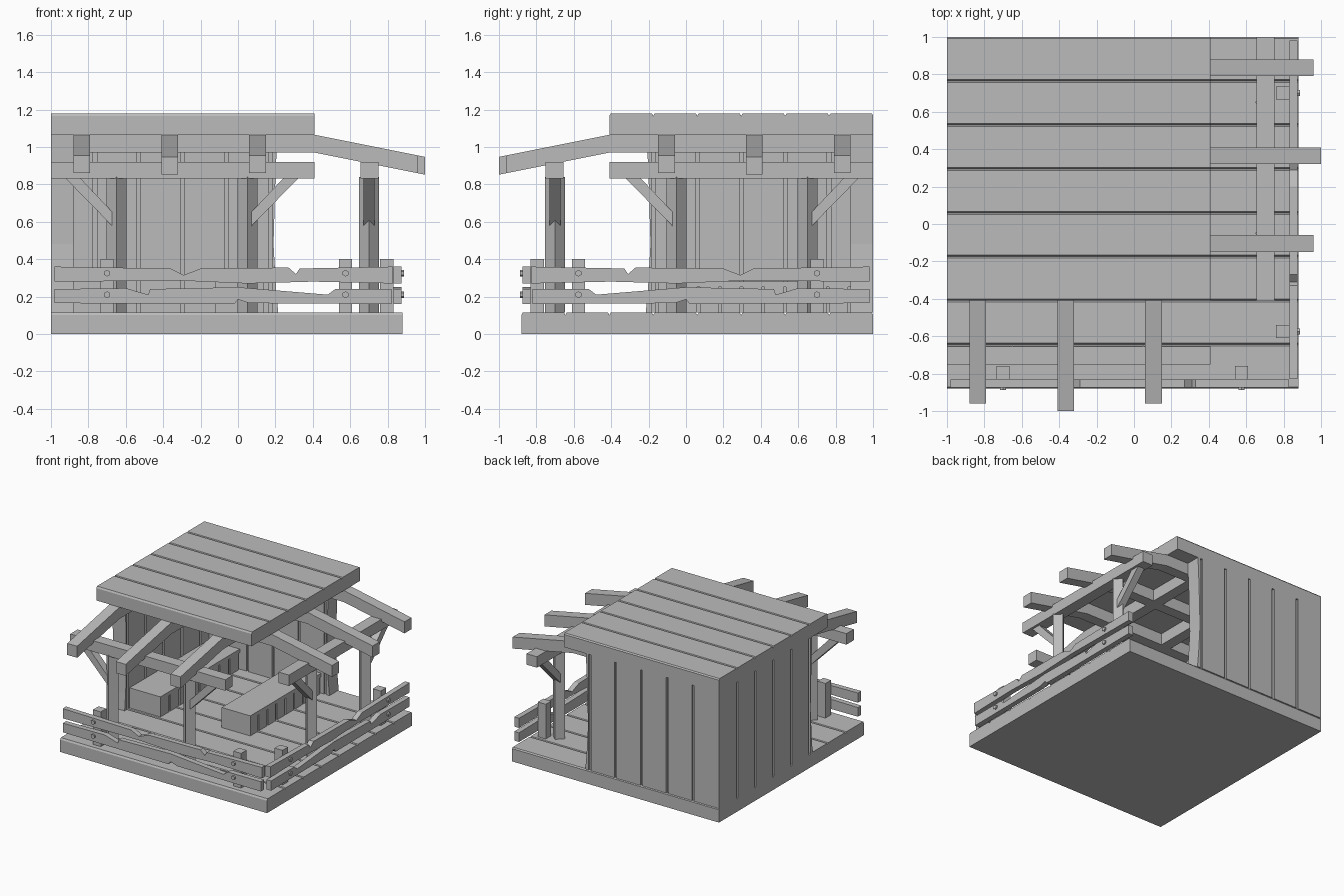
import bpy, bmesh, math
from mathutils import Matrix

if "Cube" in bpy.data.objects:
    bpy.data.objects.remove(bpy.data.objects["Cube"])

wood = bpy.data.materials.new("grey_wood")
GREY = (0.5, 0.5, 0.5, 1)
wood.use_nodes = True
wood.diffuse_color = GREY
wood.node_tree.nodes["Principled BSDF"].inputs["Base Color"].default_value = GREY

# Swaps the front side with the right side: (x, y) -> (-y, -x)
SWAP = Matrix(((0, -1, 0, 0), (-1, 0, 0, 0), (0, 0, 1, 0), (0, 0, 0, 1)))


def finish(bm, name, matrix=None):
    if matrix:
        bm.transform(matrix)
    bmesh.ops.recalc_face_normals(bm, faces=bm.faces)
    mesh = bpy.data.meshes.new(name)
    bm.to_mesh(mesh)
    mesh.materials.append(wood)
    bpy.context.collection.objects.link(bpy.data.objects.new(name, mesh))


def prism(name, axis, profile, lo, hi, both=False):
    """Extrude a 2D profile along an axis; both adds the right-side twin."""
    place = {"x": lambda u, v, t: (t, u, v),
             "y": lambda u, v, t: (u, t, v),
             "z": lambda u, v, t: (u, v, t)}[axis]
    for prefix, matrix in [("front_", None), ("right_", SWAP)] if both else [("", None)]:
        bm = bmesh.new()
        face = bm.faces.new([bm.verts.new(place(u, v, lo)) for u, v in profile])
        ring = bmesh.ops.extrude_face_region(bm, geom=[face])["geom"]
        shift = [b - a for a, b in zip(place(0, 0, lo), place(0, 0, hi))]
        bmesh.ops.translate(bm, vec=shift,
                            verts=[v for v in ring if isinstance(v, bmesh.types.BMVert)])
        finish(bm, prefix + name, matrix)


def rect(a, b, c, d):
    return [(a, c), (b, c), (b, d), (a, d)]


PLANK = 0.235


# Floor and roof: boards running along x with grooves in the top
def boards(name, count, x_hi, z_lo, z_hi):
    profile = [(1, z_lo), (1, z_hi - 0.01)]
    for i in range(count):
        y = 1 - i * PLANK
        profile += [(y - 0.008, z_hi), (y - PLANK + 0.008, z_hi),
                    (y - PLANK, z_hi - 0.014)]
    profile.append((1 - count * PLANK, z_lo))
    prism(name, "x", profile, -1, x_hi)


boards("floor", 8, 0.88, 0, 0.115)
boards("roof", 6, 0.41, 1.065, 1.18)

# Walls: upright planks over a thinner core, with a worn free edge
for i in range(5):
    x = -1 + i * PLANK
    left = x if i == 0 else x + 0.01
    prism(f"wall_plank_{i}", "y", rect(left, x + PLANK - 0.01, 0.115, 1.065), 0.88, 1, True)
edge = [(0.185, 0.115), (0.215, 0.115), (0.203, 0.25), (0.19, 0.48),
        (0.2, 0.83), (0.21, 1.065), (0.185, 1.065)]
prism("wall_edge", "y", edge, 0.88, 1, True)
prism("wall_core", "y", rect(-0.985, 0.187, 0.115, 1.065), 0.895, 0.985, True)

# Rafters: level under the roof, then sloping out over the beam
for i, tip in enumerate((-0.96, -1, -0.96)):
    x = -0.835 + i * 0.47
    drop = (-0.41 - tip) * 0.2
    profile = [(0.95, 0.97), (-0.41, 0.97), (tip, 0.97 - drop),
               (tip, 1.065 - drop), (-0.41, 1.065), (0.95, 1.065)]
    prism(f"rafter_{i}", "x", profile, x - 0.045, x + 0.045, True)

# Porch beam on diamond posts with outward braces
prism("beam", "x", rect(-0.75, -0.655, 0.83, 0.92), -1, 0.41, True)
for x, out, side in ((-0.65, -1, "outer"), (0.05, 1, "inner")):
    r = 0.053
    diamond = [(x - r, -0.7), (x, -0.7 - r), (x + r, -0.7), (x, -0.7 + r)]
    prism(f"post_{side}", "z", diamond, 0.115, 0.84, True)
    brace = [(x + out * u, z) for u, z in
             ((0.27, 0.83), (0.19, 0.83), (0.02, 0.65), (0.02, 0.575))]
    prism(f"brace_{side}", "y", brace, -0.73, -0.67, True)

# Fence: short posts, two battered rails and bolts
upper = [(-0.98, 0.36), (-0.36, 0.35), (-0.29, 0.315), (-0.2, 0.35), (0.27, 0.355),
         (0.31, 0.32), (0.33, 0.35), (0.83, 0.36), (0.83, 0.27), (0.4, 0.28),
         (0.05, 0.27), (-0.3, 0.285), (-0.98, 0.28)]
lower = [(-0.98, 0.24), (-0.6, 0.245), (-0.48, 0.21), (-0.47, 0.24), (0.0, 0.25),
         (0.48, 0.21), (0.52, 0.24), (0.82, 0.24), (0.82, 0.16), (0.06, 0.165),
         (0.0, 0.185), (-0.02, 0.16), (-0.98, 0.165)]
prism("upper_rail", "y", upper, -0.875, -0.832, True)
prism("lower_rail", "y", lower, -0.875, -0.832, True)
for side, x in (("outer", -0.7), ("inner", 0.575)):
    prism(f"fence_post_{side}", "z", rect(x - 0.035, x + 0.035, -0.832, -0.76),
          0.115, 0.4, True)
    for z in (0.21, 0.325):
        bolt = [(x + 0.018 * math.sin(k * math.pi / 3), z + 0.018 * math.cos(k * math.pi / 3))
                for k in range(6)]
        prism(f"bolt_{side}", "y", bolt, -0.887, -0.87, True)


# Benches: planked boxes with a plain seat
def bench(name, x_lo, x_hi, y_lo, y_hi):
    prism(f"{name}_seat", "z", rect(x_lo, x_hi, y_lo, y_hi), 0.25, 0.28)
    prism(f"{name}_core", "z", rect(x_lo + 0.01, x_hi - 0.01, y_lo + 0.01, y_hi), 0.115, 0.25)
    step = (y_hi - y_lo) / 8
    for i in range(8):
        y = y_lo + i * step
        prism(f"{name}_slat_{i}", "z", rect(x_lo, x_hi, y, y + step - 0.015), 0.115, 0.25)


bench("wall_bench", -0.88, -0.6, -0.15, 0.88)
bench("middle_bench", -0.12, 0.14, -0.04, 0.88)
